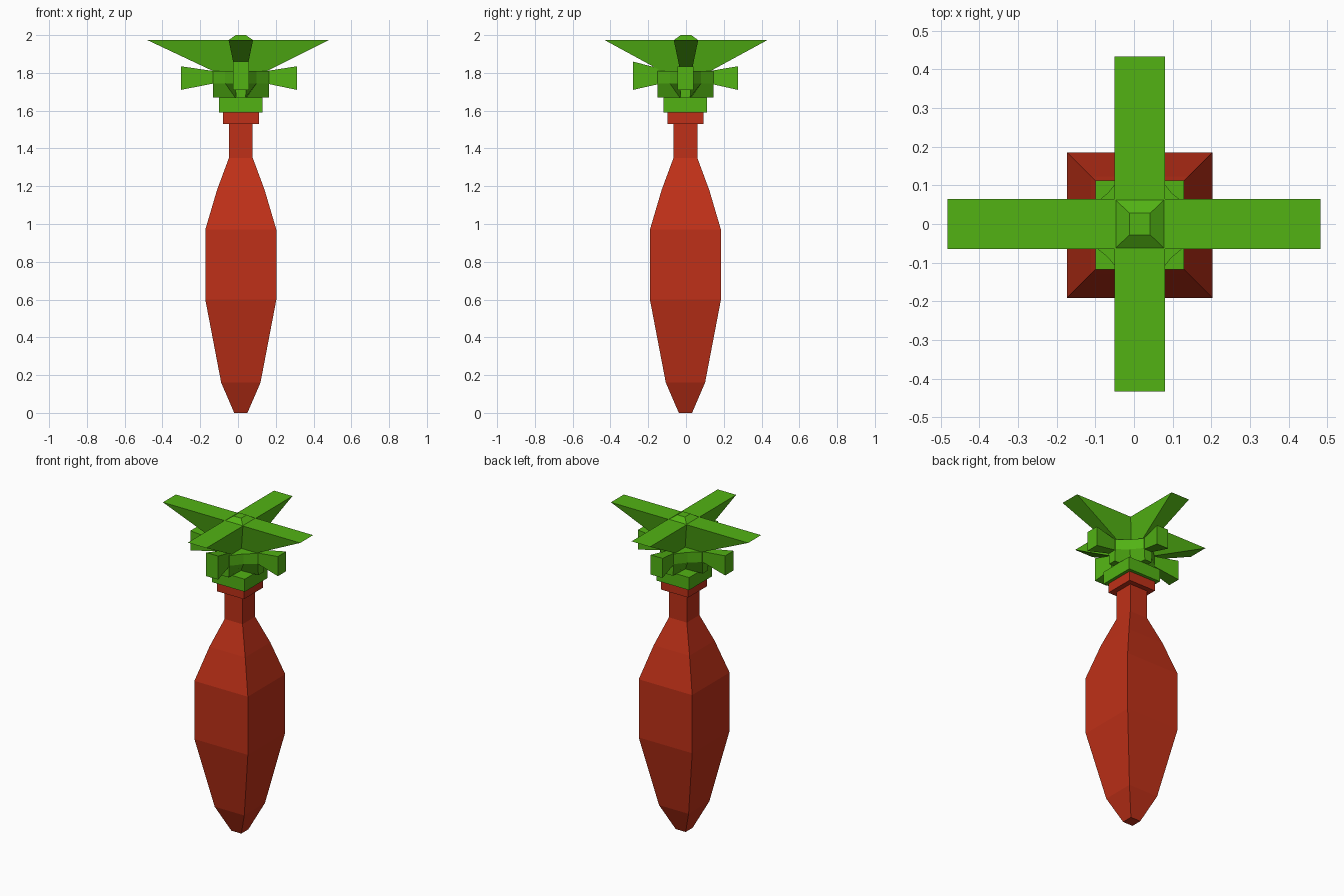
import bpy
from math import sin, cos, pi

if "Cube" in bpy.data.objects:
    bpy.data.objects.remove(bpy.data.objects["Cube"])

CX, CY = 0.015, -0.003   # shared vertical axis of the body


def material(name, color):
    m = bpy.data.materials.new(name)
    m.diffuse_color = color
    m.use_nodes = True
    m.node_tree.nodes["Principled BSDF"].inputs["Base Color"].default_value = m.diffuse_color
    return m


RED = material("red", (0.52, 0.03, 0.009, 1))
GREEN = material("green", (0.085, 0.45, 0.007, 1))


def loft(name, rings, mat):
    """Skin a stack of equal-length, counter-clockwise rings and cap both ends."""
    n = len(rings[0])
    verts = [v for r in rings for v in r]
    faces = [tuple(reversed(range(n))), tuple(range(len(verts) - n, len(verts)))]
    for k in range(len(rings) - 1):
        for i in range(n):
            j = (i + 1) % n
            faces.append((k * n + i, k * n + j, (k + 1) * n + j, (k + 1) * n + i))
    mesh = bpy.data.meshes.new(name)
    mesh.from_pydata(verts, [], faces)
    mesh.materials.append(mat)
    obj = bpy.data.objects.new(name, mesh)
    bpy.context.collection.objects.link(obj)
    return obj


def rect(hx, hy, z, cx=CX, cy=CY):
    return [(cx - hx, cy - hy, z), (cx + hx, cy - hy, z),
            (cx + hx, cy + hy, z), (cx - hx, cy + hy, z)]


def square_stack(name, profile, mat):
    return loft(name, [rect(h, h, z) for h, z in profile], mat)


# Square-sectioned body with neck
square_stack("body", [(0.035, 0), (0.104, 0.16), (0.188, 0.60), (0.188, 0.97),
                      (0.126, 1.18), (0.063, 1.35), (0.063, 1.53)], RED)

# Collar and stem base
square_stack("collar", [(0.095, 1.53), (0.095, 1.59)], RED)
square_stack("stem_base", [(0.115, 1.59), (0.115, 1.67)], GREEN)
square_stack("stem", [(0.022, 1.67), (0.022, 1.78)], GREEN)


# Star-shaped calyx, notched at the corners
def star(tip, notch, z):
    ring = []
    for q in range(4):
        c, s = cos(q * pi / 2), sin(q * pi / 2)
        for x, y in ((0.148, -tip), (0.148, tip), (notch, notch)):
            ring.append((CX + c * x - s * y, CY + s * x + c * y, z))
    return ring


loft("calyx", [star(0.025, 0.03, 1.67), star(0.03, 0.083, 1.745),
               star(0.03, 0.083, 1.81)], GREEN)


# Four small leaves flaring outward from the stem
def small_leaf(name, quarter, reach, top):
    c, s = round(cos(quarter * pi / 2)), round(sin(quarter * pi / 2))

    def end(r, w, lo, hi):
        pts = ((-w, lo), (w, lo), (w, hi), (-w, hi))
        return [(CX + c * r - s * t, CY + s * r + c * t, z) for t, z in pts]

    loft(name, [end(0.01, 0.012, 1.77, 1.79), end(reach, 0.042, 1.71, top)], GREEN)


for q, (side, reach, top) in enumerate((("right", 0.297, 1.835), ("back", 0.278, 1.835),
                                        ("left", 0.318, 1.835), ("front", 0.278, 1.86))):
    small_leaf("small_leaf_" + side, q, reach, top)

# Crossed top leaves: flat on top, tapering down to the stem
loft("top_leaf_sideways", [rect(0.02, 0.018, 1.75, CX, 0),
                           rect(0.483, 0.065, 1.975, 0, 0)], GREEN)
loft("top_leaf_lengthways", [rect(0.018, 0.02, 1.75, CX, 0),
                             rect(0.065, 0.433, 1.975, CX, 0)], GREEN)

# Small peak where the leaves cross
loft("peak", [rect(0.065, 0.065, 1.973, CX, 0), rect(0.027, 0.028, 2.0, CX, 0)], GREEN)
